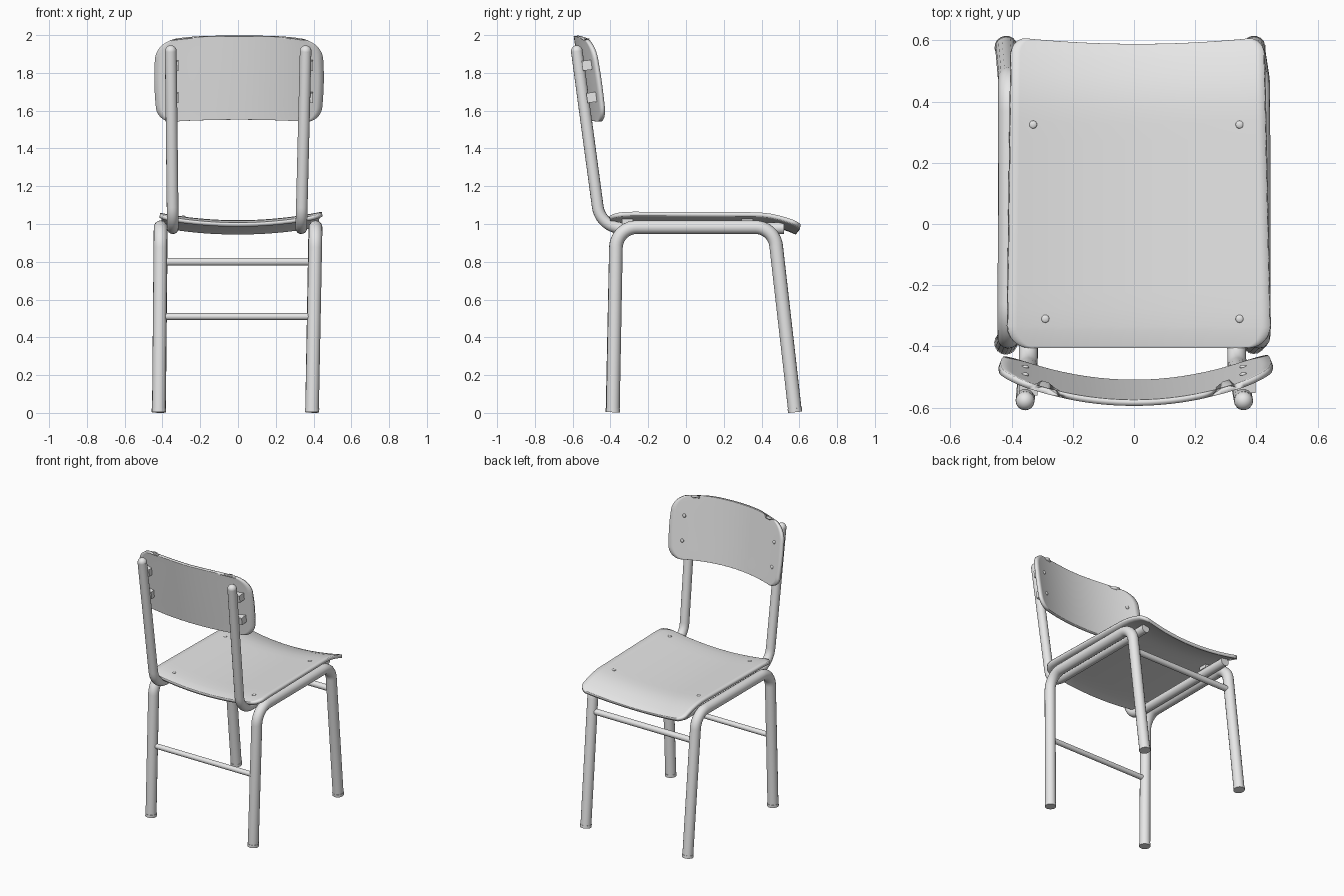
import bpy, bmesh, math
from mathutils import Vector

if "Cube" in bpy.data.objects:
    bpy.data.objects.remove(bpy.data.objects["Cube"])

grey = bpy.data.materials.new("light grey")
grey.diffuse_color = (0.8, 0.8, 0.8, 1)
grey.use_nodes = True
grey.node_tree.nodes["Principled BSDF"].inputs["Base Color"].default_value = grey.diffuse_color


def finish(obj, name, angle=35):
    obj.name = name
    obj.data.materials.clear()
    obj.data.materials.append(grey)
    bpy.ops.object.select_all(action='DESELECT')
    obj.select_set(True)
    bpy.context.view_layer.objects.active = obj
    bpy.ops.object.shade_smooth_by_angle(angle=math.radians(angle))
    return obj


def fillet(points, radius, steps=10):
    """Round the inner corners of a polyline."""
    pts = [Vector(p) for p in points]
    out = [pts[0]]
    for a, b, c in zip(pts, pts[1:], pts[2:]):
        u, v = (a - b).normalized(), (c - b).normalized()
        half = u.angle(v) / 2
        centre = b + (u + v).normalized() * (radius / math.sin(half))
        start = (b + u * radius / math.tan(half) - centre).normalized()
        end = (b + v * radius / math.tan(half) - centre).normalized()
        for i in range(steps + 1):
            out.append(centre + start.slerp(end, i / steps) * radius)
    return out + [pts[-1]]


def tube(name, points, r, bend=0.0):
    path = fillet(points, bend) if bend else points
    cu = bpy.data.curves.new(name, 'CURVE')
    cu.dimensions = '3D'
    cu.bevel_depth, cu.bevel_resolution, cu.use_fill_caps = r, 6, True
    sp = cu.splines.new('POLY')
    sp.points.add(len(path) - 1)
    for p, co in zip(sp.points, path):
        p.co = (*co, 1)
    obj = bpy.data.objects.new(name, cu)
    bpy.context.collection.objects.link(obj)
    bpy.ops.object.select_all(action='DESELECT')
    obj.select_set(True)
    bpy.context.view_layer.objects.active = obj
    bpy.ops.object.convert(target='MESH')
    return finish(bpy.context.object, name)


def ball(name, loc, scale, rot=(0, 0, 0)):
    bpy.ops.mesh.primitive_uv_sphere_add(segments=16, ring_count=10, location=loc, rotation=rot)
    bpy.context.object.scale = scale
    return finish(bpy.context.object, name)


def block(name, loc, size, rot=(0, 0, 0)):
    bpy.ops.mesh.primitive_cube_add(size=1, location=loc, rotation=rot)
    bpy.context.object.scale = size
    return finish(bpy.context.object, name)


def panel(name, lo, hi, r_lo, r_hi, left, right, place, thick):
    """Bent sheet with rounded corners: rows run lo..hi, place(x, t, u) bends it."""
    rows = []
    n = 10
    for i in range(n + 1):
        a = math.pi / 2 * i / n
        rows.append((lo + r_lo * (1 - math.cos(a)), r_lo * (1 - math.sin(a))))
    for i in range(1, 16):
        rows.append((lo + r_lo + (hi - lo - r_lo - r_hi) * i / 16, 0))
    for i in range(n + 1):
        a = math.pi / 2 * i / n
        rows.append((hi - r_hi * (1 - math.sin(a)), r_hi * (1 - math.cos(a))))
    bm = bmesh.new()
    cols = 28
    grid = []
    for t, inset in rows:
        k = (t - lo) / (hi - lo)
        a, b = left(k) + inset, right(k) - inset
        grid.append([bm.verts.new(place(a + (b - a) * j / cols, t, 2 * j / cols - 1))
                     for j in range(cols + 1)])
    for p, q in zip(grid, grid[1:]):
        for j in range(cols):
            bm.faces.new((p[j], p[j + 1], q[j + 1], q[j]))
    me = bpy.data.meshes.new(name)
    bm.to_mesh(me)
    bm.free()
    obj = bpy.data.objects.new(name, me)
    bpy.context.collection.objects.link(obj)
    finish(obj, name)
    mod = obj.modifiers.new("thickness", 'SOLIDIFY')
    mod.thickness, mod.offset = thick, -1
    bpy.ops.object.modifier_move_to_index(modifier=mod.name, index=0)
    return obj


# seat: dished across, rolled down at +y and slightly at -y
def seat_z(x, y):
    z = 1.02 + 0.23 * x * x
    z -= 0.055 * (max(0, y - 0.36) / 0.245) ** 2
    return z - 0.012 * (max(0, -0.28 - y) / 0.12) ** 2


def seat_place(x, y, u):
    return (x, y - 0.018 * (1 - u * u) * max(0, y) / 0.6, seat_z(x, y))


panel("seat", -0.405, 0.607, 0.07, 0.045, lambda k: -0.413 + 0.013 * k,
      lambda k: 0.445 - 0.022 * k, seat_place, 0.022)


# backrest: curved in plan, leaning towards -y
def back_y(x, z):
    return -0.51 - 0.145 * (z - 1.55) + 0.47 * x * x


def back_place(x, z, u):
    k = (z - 1.543) / 0.454
    crown = 0.012 * (1 - u * u) * (1 - k) ** 2 - 0.014 * u ** 4 * k ** 3
    return (x, back_y(x, z), z + crown)


def bulge(k):
    return 0.418 + 0.022 * math.sin(math.pi * min(1, 0.08 + 0.8 * k))


backrest = panel("backrest", 1.543, 1.997, 0.075, 0.115, lambda k: 0.004 - bulge(k),
                 lambda k: 0.007 + bulge(k), back_place, 0.02)
backrest.data.flip_normals()

# side frames: rear leg, seat rail and front leg in one bent tube, with feet
frames = {
    "left": [(-.419, -.389, .01), (-.410, -.369, .983), (-.408, .466, .983), (-.418, .577, .01)],
    "right": [(.392, -.387, .01), (.411, -.369, .983), (.409, .466, .983), (.392, .577, .01)],
}
for side, pts in frames.items():
    tube(side + "_leg_frame", pts, 0.036, 0.11)
    for end, a, b in (("rear", pts[0], pts[1]), ("front", pts[3], pts[2])):
        a, d = Vector(a), (Vector(b) - Vector(a)).normalized()
        tube(f"{side}_{end}_foot", [a - d * 0.006, a + d * 0.014], 0.038)

# cross bars
tube("front_cross_bar", [(-.411, .487, .80), (.407, .487, .80)], 0.021)
tube("rear_cross_bar", [(-.415, -.379, .51), (.402, -.379, .51)], 0.018)

# back supports running under the seat, with rounded tops
for side, xb, xt in (("left", -.345, -.356), ("right", .335, .358)):
    top = (xt, -.578, 1.915)
    tube(side + "_back_support",
         [top, (xb, -.452, .978), (xb, .52, .978)], 0.031, 0.13)
    ball(side + "_back_support_cap", top, (.031, .031, .031))

    # blocks and rivets holding the backrest
    for level, z in (("upper", 1.84), ("lower", 1.67)):
        xc = xt + 0.01
        y = back_y(xc, z)
        block(f"{side}_{level}_back_block", (xc, y - .036, z), (.06, .05, .052), (.13, 0, 0))
        ball(f"{side}_{level}_back_rivet", (xt, back_y(xt, z), z), (.013, .007, .013))

# seat rivets and spacers on the supports
for side, end, x, y in (("left", "front", -.33, .325), ("right", "front", .345, .325),
                        ("left", "rear", -.29, -.31), ("right", "rear", .345, -.31)):
    ball(f"{side}_{end}_seat_rivet", (x, y, seat_z(x, y)), (.013, .013, .006))
    block(f"{side}_{end}_seat_spacer", (-.34 if x < 0 else .338, y, 1.012), (.05, .06, .03))
